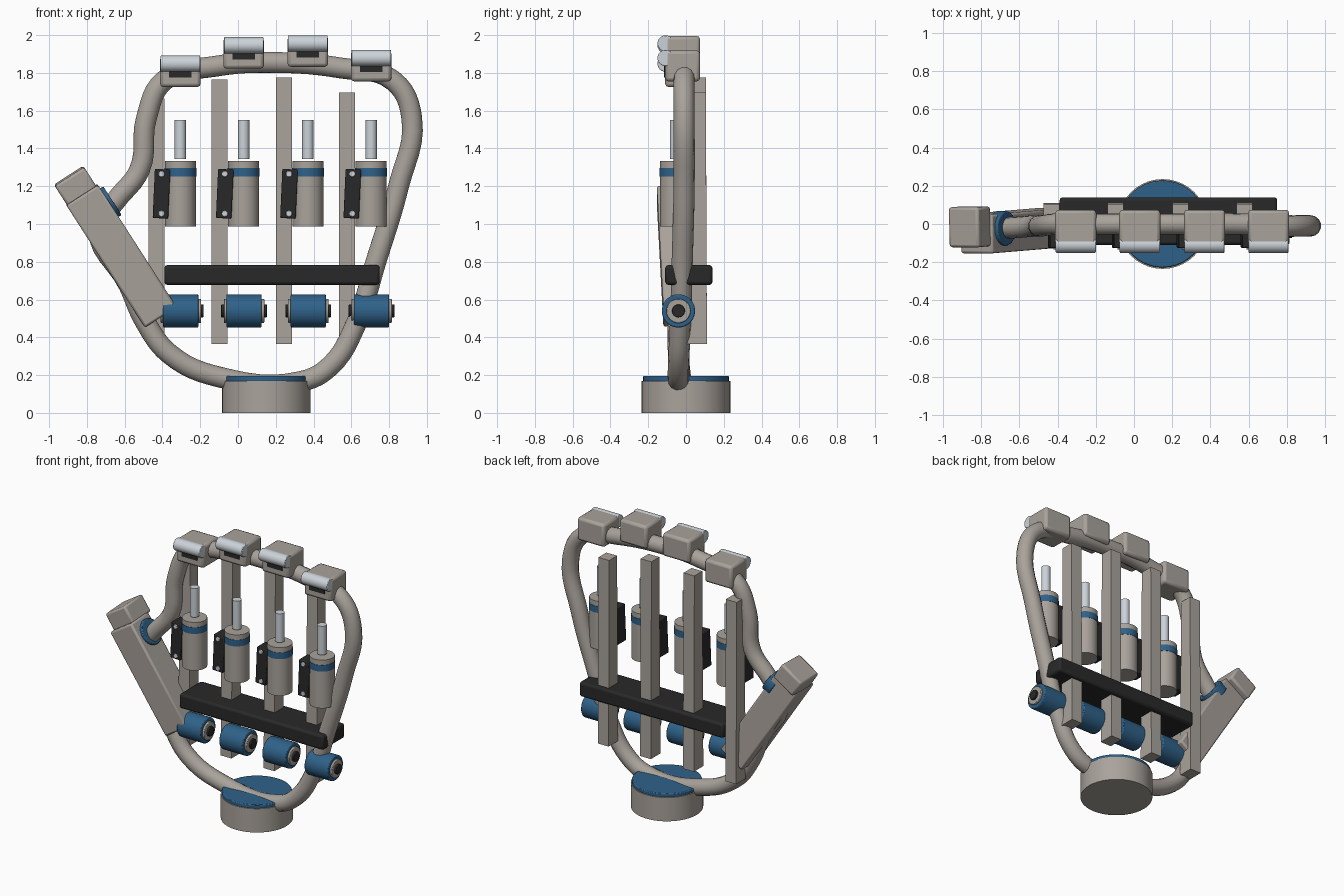
import bpy
import math
from mathutils import Matrix, Vector

cube = bpy.data.objects.get("Cube")
if cube:
    bpy.data.objects.remove(cube, do_unlink=True)


def material(name, rgb):
    m = bpy.data.materials.new(name)
    m.use_nodes = True
    m.diffuse_color = (*rgb, 1)
    bsdf = m.node_tree.nodes["Principled BSDF"]
    bsdf.inputs["Base Color"].default_value = (*rgb, 1)
    bsdf.inputs["Roughness"].default_value = 0.5
    return m


GRAY = material("warm_gray", (0.40, 0.365, 0.33))
BLUE = material("steel_blue", (0.028, 0.12, 0.25))
BLACK = material("charcoal", (0.022, 0.022, 0.022))
SILVER = material("silver", (0.60, 0.65, 0.69))


def finish(name, mat, bevel=0, segments=2):
    ob = bpy.context.object
    ob.name = name
    ob.data.materials.append(mat)
    if bevel:
        mod = ob.modifiers.new("Bevel", "BEVEL")
        mod.width = bevel
        mod.segments = segments
        mod.limit_method = "ANGLE"
    bpy.ops.object.shade_smooth_by_angle(angle=math.radians(35))
    return ob


def box(name, mat, center, size, bevel=0, rot=(0, 0, 0)):
    bpy.ops.mesh.primitive_cube_add(size=1, location=center, rotation=rot)
    ob = bpy.context.object
    ob.data.transform(Matrix.Diagonal((*size, 1)))
    return finish(name, mat, bevel)


def rod(name, mat, center, radius, length, axis=(0, 0, 1), bevel=0):
    rot = Vector(axis).to_track_quat("Z", "Y").to_euler()
    bpy.ops.mesh.primitive_cylinder_add(vertices=40, radius=radius, depth=length,
                                        location=center, rotation=rot)
    return finish(name, mat, bevel)


# Wrist base
rod("wrist_base", GRAY, (0.15, 0, 0.085), 0.235, 0.17)
rod("wrist_cap", BLUE, (0.15, 0, 0.18), 0.228, 0.03, bevel=0.006)

# Tubular frame outlining the hand
path = [(-0.1, -0.03, 0.19), (-0.36, -0.04, 0.31), (-0.49, -0.04, 0.48),
        (-0.58, -0.03, 0.68), (-0.74, -0.02, 0.99), (-0.65, -0.02, 1.12),
        (-0.52, -0.01, 1.29), (-0.485, -0.01, 1.56), (-0.39, 0, 1.76),
        (-0.12, 0, 1.835), (0.2, 0, 1.855), (0.55, 0, 1.825),
        (0.82, -0.01, 1.76), (0.92, -0.01, 1.56), (0.85, -0.01, 1.2),
        (0.73, -0.02, 0.8), (0.62, -0.03, 0.46), (0.49, -0.04, 0.25),
        (0.34, -0.04, 0.168)]
curve = bpy.data.curves.new("frame_tube", "CURVE")
curve.dimensions = "3D"
curve.bevel_depth = 0.056
curve.bevel_resolution = 5
curve.resolution_u = 6
spline = curve.splines.new("BEZIER")
spline.bezier_points.add(len(path) - 1)
spline.use_cyclic_u = True
for point, co in zip(spline.bezier_points, path):
    point.co = co
    point.handle_left_type = point.handle_right_type = "AUTO"
curve.materials.append(GRAY)
tube = bpy.data.objects.new("frame_tube", curve)
bpy.context.collection.objects.link(tube)
bpy.ops.object.select_all(action="DESELECT")
tube.select_set(True)
bpy.context.view_layer.objects.active = tube
bpy.ops.object.convert(target="MESH")
bpy.ops.object.shade_smooth_by_angle(angle=math.radians(45))

# Palm crossbar
box("palm_crossbar", BLACK, (0.18, 0.015, 0.73), (1.14, 0.25, 0.105), 0.016)

# Four finger assemblies: centre x, finger bar top, knuckle bottom
fingers = [("first", -0.305, 1.665, 1.725), ("second", 0.03, 1.765, 1.822),
           ("third", 0.37, 1.775, 1.832), ("fourth", 0.705, 1.695, 1.755)]
for label, x, top, low in fingers:
    # Rear finger bar, slightly deeper at the bottom
    bottom = 0.365
    bar = box(label + "_finger_bar", GRAY, (x - 0.127, 0.06, (top + bottom) / 2),
              (0.085, 0.09, top - bottom))
    for v in bar.data.vertices:
        if v.co.z < 0:
            v.co.y += 0.006 if v.co.y > 0 else -0.012

    # Knuckle block with roller and dark slot
    box(label + "_knuckle", GRAY, (x, -0.018, low + 0.082), (0.215, 0.185, 0.164), 0.018)
    rod(label + "_knuckle_roller", SILVER, (x, -0.108, low + 0.124), 0.043, 0.21,
        (1, 0, 0), 0.004)
    box(label + "_knuckle_slot", BLACK, (x, -0.108, low + 0.07), (0.12, 0.016, 0.04))

    # Linear actuator
    y = -0.055
    rod(label + "_actuator_body", GRAY, (x, y, 1.16), 0.082, 0.345)
    rod(label + "_actuator_band", BLUE, (x, y, 1.274), 0.0845, 0.046)
    rod(label + "_actuator_piston", SILVER, (x, y, 1.447), 0.03, 0.206)

    # Tilted side bracket with two bolts
    box(label + "_bracket", BLACK, (x - 0.1, -0.075, 1.16), (0.082, 0.1, 0.26),
        0.006, (0, math.radians(2.5), 0))
    for z in (1.055, 1.265):
        rod(label + "_bracket_bolt", SILVER, (x - 0.1, -0.127, z), 0.016, 0.014,
            (0, 1, 0), 0.003)

    # Base joint motor with stepped hubs
    joint = (x + 0.002, -0.04, 0.54)
    rod(label + "_joint_motor", BLUE, joint, 0.088, 0.186, (1, 0, 0), 0.006)
    rod(label + "_joint_ring", GRAY, joint, 0.064, 0.214, (1, 0, 0), 0.004)
    rod(label + "_joint_hub", BLACK, joint, 0.034, 0.242, (1, 0, 0), 0.003)

# Thumb: long housing, end block and joint disc sharing one tilted frame
down = Vector((0.54, -0.045, -0.84)).normalized()
side = Vector((0.84, 0, 0.54)).normalized()
depth = down.cross(side).normalized()
axes = Matrix((side, depth, -down)).transposed()
rotation = axes.to_euler()
tip = Vector((-0.895, -0.012, 1.255))
box("thumb_housing", GRAY, tip + down * 0.505 + side * 0.004, (0.2, 0.205, 0.77), 0.012, rotation)
box("thumb_tip", GRAY, tip + down * 0.065, (0.185, 0.21, 0.13), 0.014, rotation)
rod("thumb_joint_disc", BLUE, tip + down * 0.235 + side * 0.09, 0.09, 0.065, side, 0.006)
